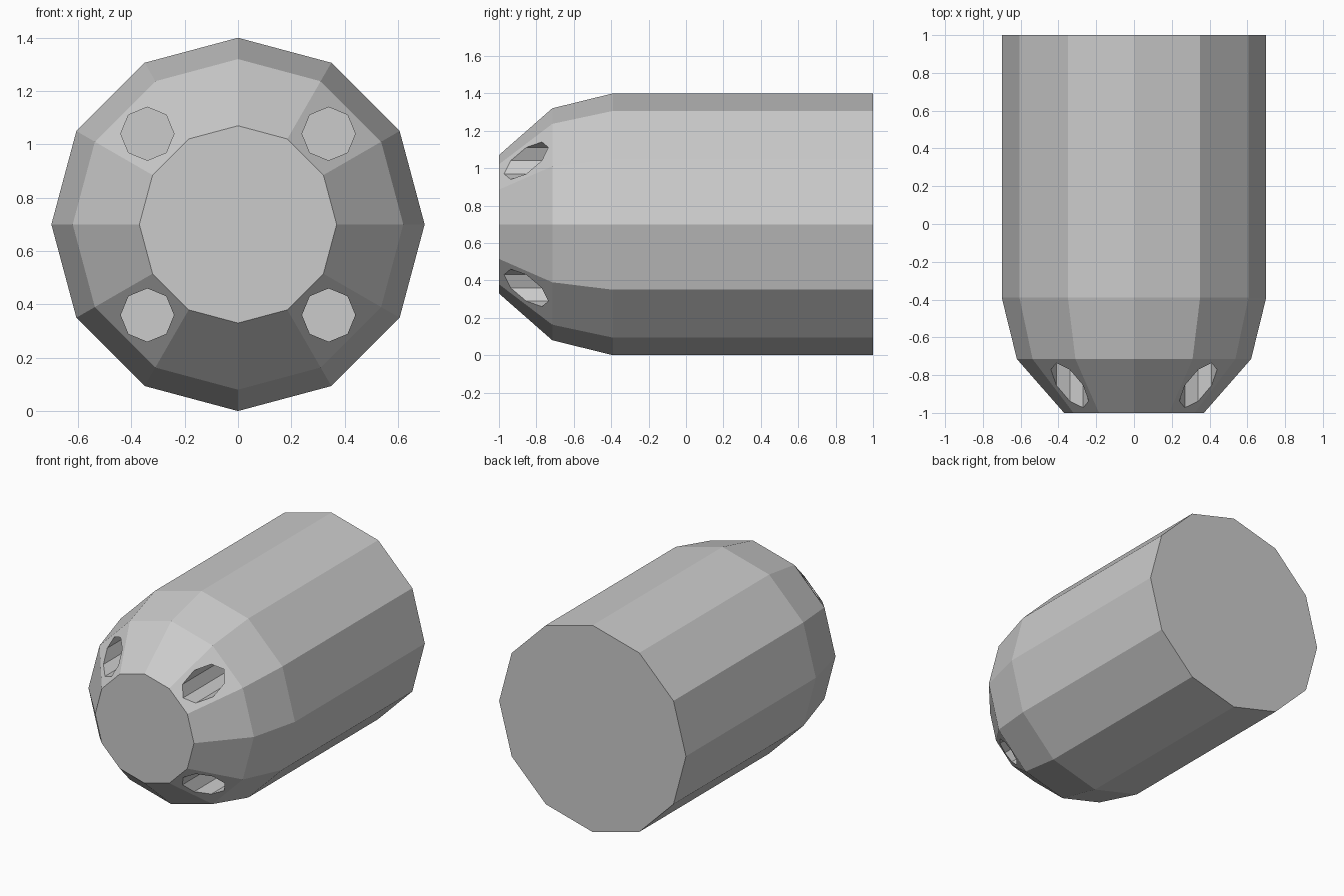
import bpy, bmesh
from math import sin, cos, tau

if "Cube" in bpy.data.objects:
    bpy.data.objects.remove(bpy.data.objects["Cube"])

AXIS_Z = 0.70


def lathe(name, sides, rings, cx=0.0, cz=AXIS_Z):
    """Closed solid of polygon rings (y, radius) stacked along the y axis."""
    bm = bmesh.new()
    loops = []
    for y, r in rings:
        loops.append([bm.verts.new((cx + r * sin(tau * i / sides), y,
                                    cz + r * cos(tau * i / sides)))
                      for i in range(sides)])
    for a, b in zip(loops, loops[1:]):
        for i in range(sides):
            j = (i + 1) % sides
            bm.faces.new((a[i], a[j], b[j], b[i]))
    bm.faces.new(loops[0])
    bm.faces.new(loops[-1])
    bmesh.ops.recalc_face_normals(bm, faces=bm.faces[:])
    mesh = bpy.data.meshes.new(name)
    bm.to_mesh(mesh)
    bm.free()
    obj = bpy.data.objects.new(name, mesh)
    bpy.context.collection.objects.link(obj)
    return obj


# Twelve-sided body with a two-step tapered nose
body = lathe("body", 12, [(-1.0, 0.37), (-0.715, 0.62), (-0.39, 0.70), (1.0, 0.70)])

# Four octagonal bores sunk into the nose
for sx in (-1, 1):
    for sz in (-1, 1):
        cutter = lathe("bore_cutter", 8, [(-1.2, 0.10), (-0.40, 0.10)],
                       sx * 0.34, AXIS_Z + sz * 0.34)
        cut = body.modifiers.new("bore", 'BOOLEAN')
        cut.operation = 'DIFFERENCE'
        cut.solver = 'EXACT'
        cut.object = cutter
        bpy.context.view_layer.objects.active = body
        bpy.ops.object.modifier_apply(modifier=cut.name)
        bpy.data.objects.remove(cutter)
